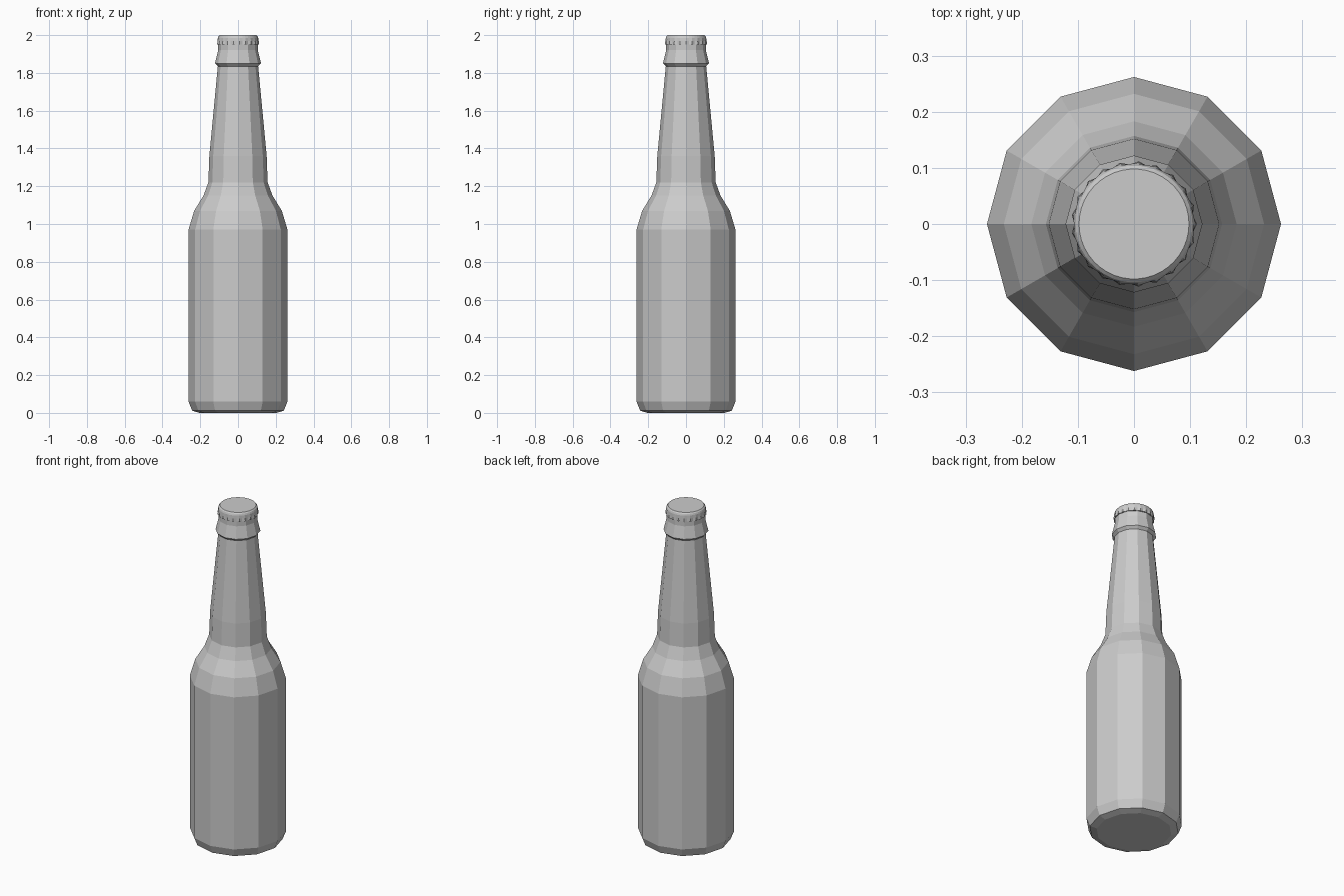
import bpy, bmesh
from math import sin, cos, pi

if "Cube" in bpy.data.objects:
    bpy.data.objects.remove(bpy.data.objects["Cube"])


def lathe(name, profile, sides, ripple=None):
    """Closed solid of revolution; ripple gives the tooth depth per profile point."""
    bm = bmesh.new()
    rings = []
    for k, (r, z) in enumerate(profile):
        depth = ripple[k] if ripple else 0
        ring = []
        for i in range(sides):
            a = 2 * pi * i / sides
            rr = r + (depth if i % 2 == 0 else -depth)
            ring.append(bm.verts.new((rr * cos(a), rr * sin(a), z)))
        rings.append(ring)
    for lo, hi in zip(rings, rings[1:]):
        for i in range(sides):
            j = (i + 1) % sides
            bm.faces.new((lo[i], lo[j], hi[j], hi[i]))
    bm.faces.new(rings[0][::-1])
    bm.faces.new(rings[-1])
    mesh = bpy.data.meshes.new(name)
    bm.to_mesh(mesh)
    bm.free()
    obj = bpy.data.objects.new(name, mesh)
    bpy.context.collection.objects.link(obj)
    return obj


# Twelve-sided glass: base, body, shoulder, neck, flared collar and lip
lathe("bottle_glass", [
    (0.205, 0.0), (0.243, 0.012), (0.262, 0.06), (0.262, 0.97),
    (0.232, 1.07), (0.183, 1.15), (0.157, 1.22), (0.152, 1.36),
    (0.107, 1.835), (0.122, 1.85), (0.105, 1.92), (0.105, 1.955),
], 12)

# Crimped cap with 21 teeth around a smooth domed edge
lathe("bottle_cap", [
    (0.109, 1.95), (0.108, 1.968), (0.107, 1.985),
    (0.104, 1.994), (0.098, 2.0),
], 42, ripple=[0.003, 0.002, 0, 0, 0])
